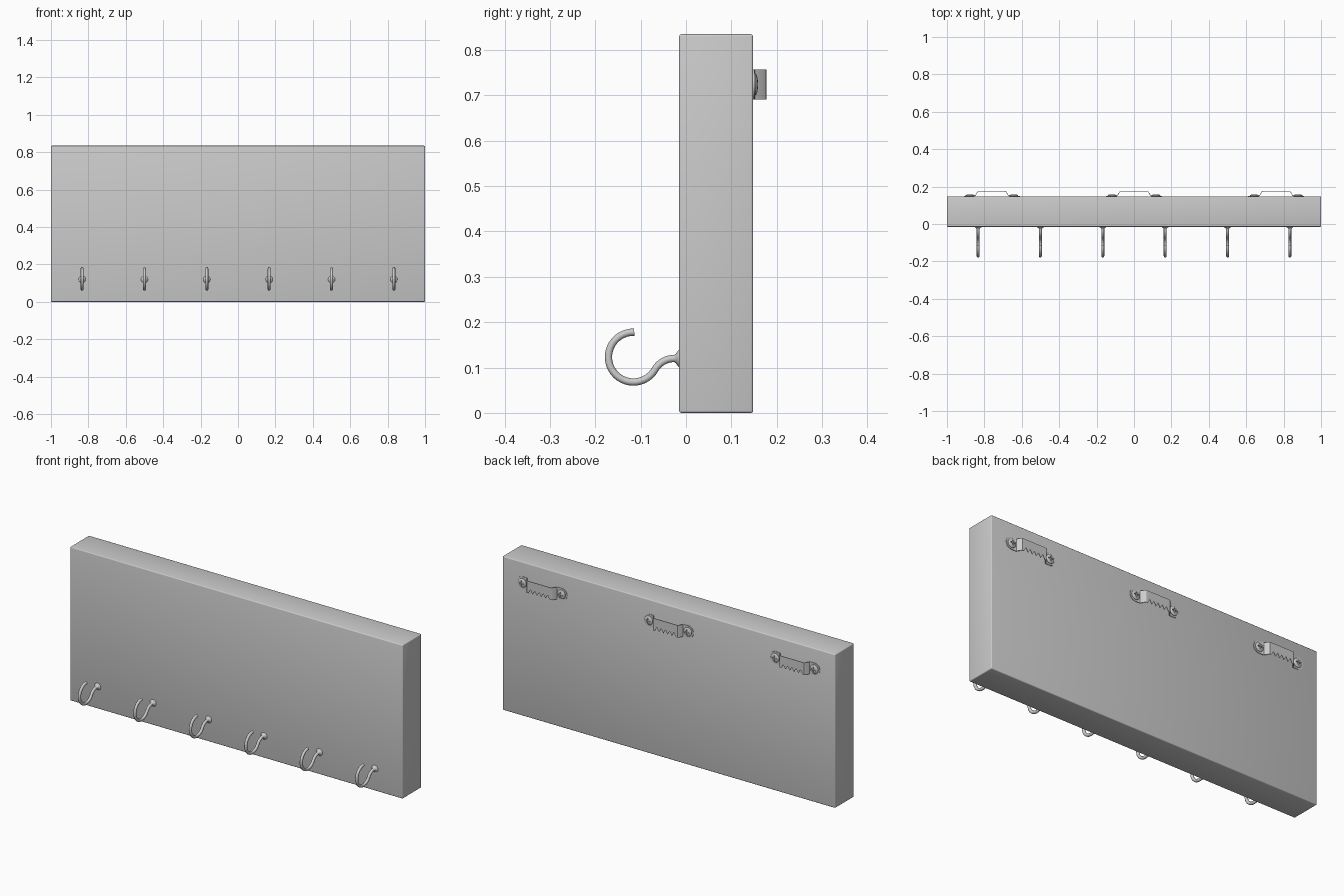
import bpy, bmesh
from math import sin, cos, pi, radians
from mathutils import Matrix

if "Cube" in bpy.data.objects:
    bpy.data.objects.remove(bpy.data.objects["Cube"])

BACK = 0.148      # y of the board's back face
FRONT = -0.015    # y of the board's front face
HANGER_Z = 0.724


def add(name, mesh, loc=(0, 0, 0)):
    ob = bpy.data.objects.new(name, mesh)
    ob.location = loc
    bpy.context.collection.objects.link(ob)
    return ob


def select(ob):
    bpy.ops.object.select_all(action='DESELECT')
    ob.select_set(True)
    bpy.context.view_layer.objects.active = ob


def smooth(ob, angle=35):
    select(ob)
    bpy.ops.object.shade_smooth_by_angle(angle=radians(angle))


def to_mesh(ob):
    select(ob)
    bpy.ops.object.convert(target='MESH')


def repeat(ob, name, xs):
    for x in xs:
        add(name, ob.data, (x, ob.location.y, ob.location.z))


# Board with softened edges
bpy.ops.mesh.primitive_cube_add(size=1, location=(0, (FRONT + BACK) / 2, 0.4175))
board = bpy.context.object
board.name = "board"
board.scale = (2, BACK - FRONT, 0.835)
bpy.ops.object.transform_apply(location=False, rotation=False, scale=True)
bev = board.modifiers.new("soft_edges", 'BEVEL')
bev.width, bev.segments = 0.005, 3
to_mesh(board)
smooth(board)

# Hook path in (y, z, radius factor): open loop, reverse bend, flared collar
R, r2 = 0.055, 0.049
cy, cz = -0.116, 0.123
path = []
for i in range(29):
    a = radians(88 + (330 - 88) * i / 28)
    path.append((cy + R * cos(a), cz + R * sin(a), 1))
ey = cy + (R + r2) * cos(radians(330))
ez = cz + (R + r2) * sin(radians(330))
for i in range(1, 9):
    a = radians(150 - 60 * i / 8)
    path.append((ey + r2 * cos(a), ez + r2 * sin(a), 1))
top = ez + r2
path += [(-0.0225, top, 1.3), (-0.020, top, 1.7), (-0.0175, top, 2.2),
         (-0.0155, top, 2.4), (-0.010, top, 2.4)]
curve = bpy.data.curves.new("hook", 'CURVE')
curve.dimensions = '3D'
curve.bevel_depth = 0.008
curve.bevel_resolution = 4
curve.use_fill_caps = True
spline = curve.splines.new('POLY')
spline.points.add(len(path) - 1)
for p, (y, z, rad) in zip(spline.points, path):
    p.co = (0, y, z, 1)
    p.radius = rad
hook = add("hook", curve, (-5 / 6, 0, 0))
to_mesh(hook)
smooth(hook, 40)
repeat(hook, "hook", [-0.5, -1 / 6, 1 / 6, 0.5, 5 / 6])

# Sawtooth hanger strip: stations of (x, y, top z, bottom z)
H, EAR, LOW, HIGH = 0.033, 0.117, 0.0015, 0.0275
left = []
for i in range(11):
    a = pi / 2 * i / 10
    left.append((-EAR - H * cos(a), LOW, H * sin(a), -H * sin(a)))
left += [(-0.093, LOW, H, -H), (-0.089, 0.003, H, -H),
         (-0.076, 0.025, H, -H), (-0.072, HIGH, H, -H)]
teeth, n = [], 5
for i in range(2 * n + 1):
    x = -0.064 + 0.128 * i / (2 * n)
    teeth.append((x, HIGH, H, -H if i % 2 == 0 else -H + 0.022))
right = [(-x, y, t, b) for x, y, t, b in reversed(left)]
bm = bmesh.new()
cols = [(bm.verts.new((x, y, t)), bm.verts.new((x, y, b)))
        for x, y, t, b in left + teeth + right]
for (a, b), (c, d) in zip(cols, cols[1:]):
    bm.faces.new((a, c, d, b))
bmesh.ops.remove_doubles(bm, verts=bm.verts, dist=1e-5)
me = bpy.data.meshes.new("sawtooth_hanger")
bm.to_mesh(me)
bm.free()
hanger = add("sawtooth_hanger", me, (-0.76, BACK, HANGER_Z))
sol = hanger.modifiers.new("thickness", 'SOLIDIFY')
sol.thickness, sol.offset = 0.003, 0
to_mesh(hanger)
smooth(hanger, 30)
repeat(hanger, "sawtooth_hanger", [0, 0.76])

# Domed screw head, facing +y, with a cross slot
SEG = 24
bm = bmesh.new()
rings = []
for rad, y in [(0.024, 0.0), (0.024, 0.005), (0.021, 0.0075), (0.015, 0.0095), (0.008, 0.0105)]:
    rings.append([bm.verts.new((rad * cos(2 * pi * k / SEG), y, rad * sin(2 * pi * k / SEG)))
                  for k in range(SEG)])
for lo, hi in zip(rings, rings[1:]):
    for k in range(SEG):
        j = (k + 1) % SEG
        bm.faces.new((lo[k], lo[j], hi[j], hi[k]))
bm.faces.new(rings[0])
bm.faces.new(rings[-1])
bmesh.ops.recalc_face_normals(bm, faces=bm.faces)
me = bpy.data.meshes.new("hanger_screw")
bm.to_mesh(me)
bm.free()
screw = add("hanger_screw", me, (-0.76 - EAR, BACK, HANGER_Z))
cutters = []
for size in [(0.028, 0.012, 0.006), (0.006, 0.012, 0.028)]:
    bm = bmesh.new()
    bmesh.ops.create_cube(bm, size=1, matrix=Matrix.Diagonal((*size, 1)))
    me = bpy.data.meshes.new("slot_cutter")
    bm.to_mesh(me)
    bm.free()
    cut = add("slot_cutter", me, screw.location + Matrix.Translation((0, 0.0115, 0)).translation)
    cut.hide_render = True
    mod = screw.modifiers.new("slot", 'BOOLEAN')
    mod.operation, mod.object, mod.solver = 'DIFFERENCE', cut, 'EXACT'
    cutters.append(cut)
bpy.context.view_layer.update()
to_mesh(screw)
for cut in cutters:
    bpy.data.objects.remove(cut)
smooth(screw, 30)
repeat(screw, "hanger_screw", [-0.76 + EAR, -EAR, EAR, 0.76 - EAR, 0.76 + EAR])
